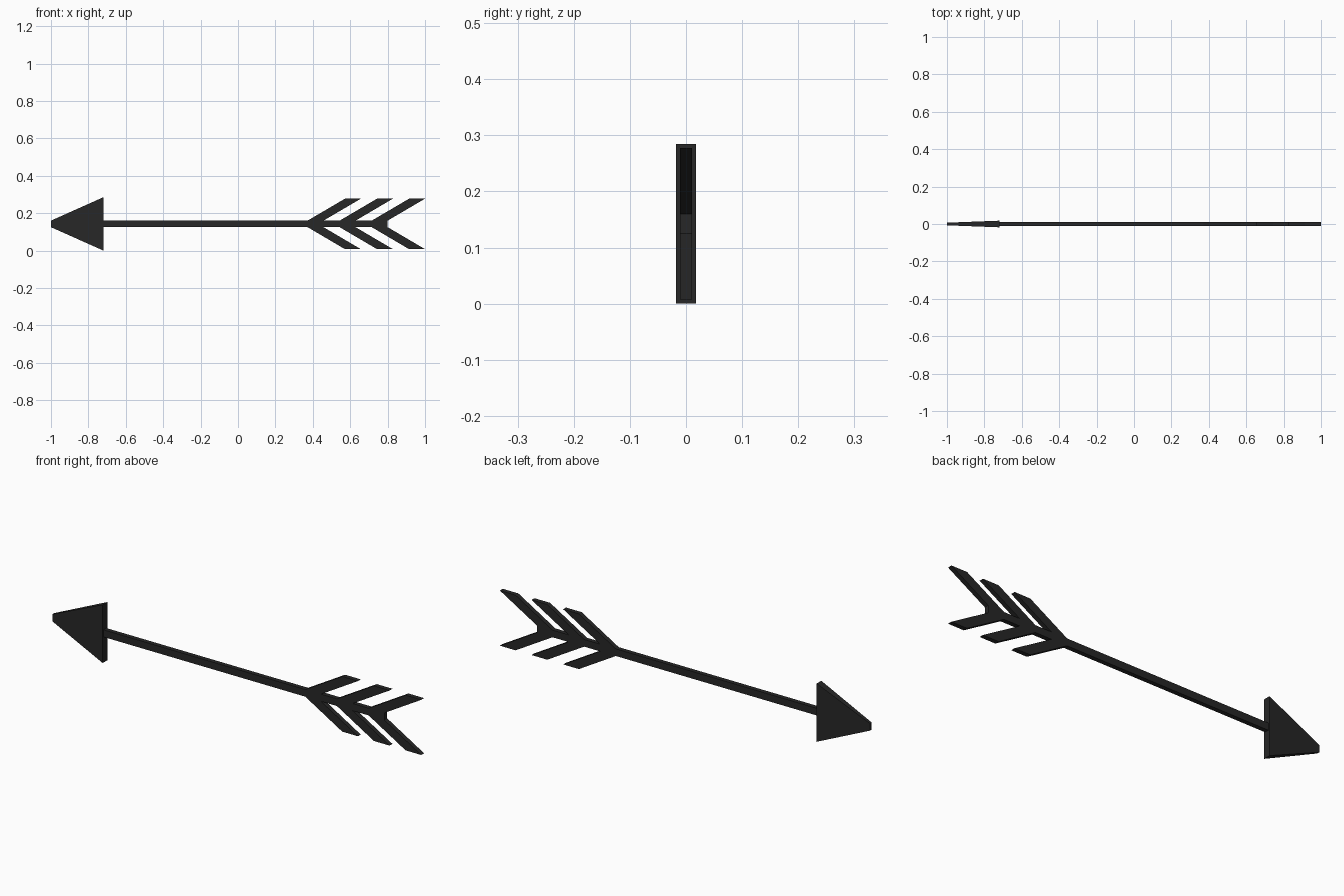
import bpy, bmesh

if "Cube" in bpy.data.objects:
    bpy.data.objects.remove(bpy.data.objects["Cube"])

MID = 0.1425        # height of the arrow's axis
HALF = 0.0175       # half height of the shaft


def make_object(name, bm):
    bmesh.ops.recalc_face_normals(bm, faces=bm.faces)
    mesh = bpy.data.meshes.new(name)
    bm.to_mesh(mesh)
    bm.free()
    obj = bpy.data.objects.new(name, mesh)
    bpy.context.collection.objects.link(obj)
    mat = bpy.data.materials.get("charcoal") or bpy.data.materials.new("charcoal")
    mat.diffuse_color = (0.02, 0.02, 0.02, 1)
    mat.use_nodes = True
    mat.node_tree.nodes["Principled BSDF"].inputs["Base Color"].default_value = mat.diffuse_color
    mesh.materials.append(mat)
    return obj


# Shaft with three pairs of swept barbs: one outline, mirrored and extruded
upper = [(-0.73, HALF)]
for i in range(3):
    x = 0.372 + i * 0.1715
    upper += [(x, HALF), (x + 0.2, 0.135), (x + 0.285, 0.135), (x + 0.085, HALF)]
outline = upper + [(x, -z) for x, z in reversed(upper)]
depth = 0.011
bm = bmesh.new()
face = bm.faces.new([bm.verts.new((x, -depth, MID + z)) for x, z in outline])
ext = bmesh.ops.extrude_face_region(bm, geom=[face])
verts = [g for g in ext["geom"] if isinstance(g, bmesh.types.BMVert)]
bmesh.ops.translate(bm, verts=verts, vec=(0, 2 * depth, 0))
make_object("shaft_and_fletching", bm)

# Arrowhead: a block tapering in height and thickness to a blunt tip
bm = bmesh.new()
bmesh.ops.create_cube(bm, size=2)
for v in bm.verts:
    tip = v.co.x < 0
    v.co = (-1.0 if tip else -0.72,
            v.co.y * (0.007 if tip else 0.0178),
            MID + v.co.z * (HALF if tip else MID))
make_object("arrowhead", bm)
